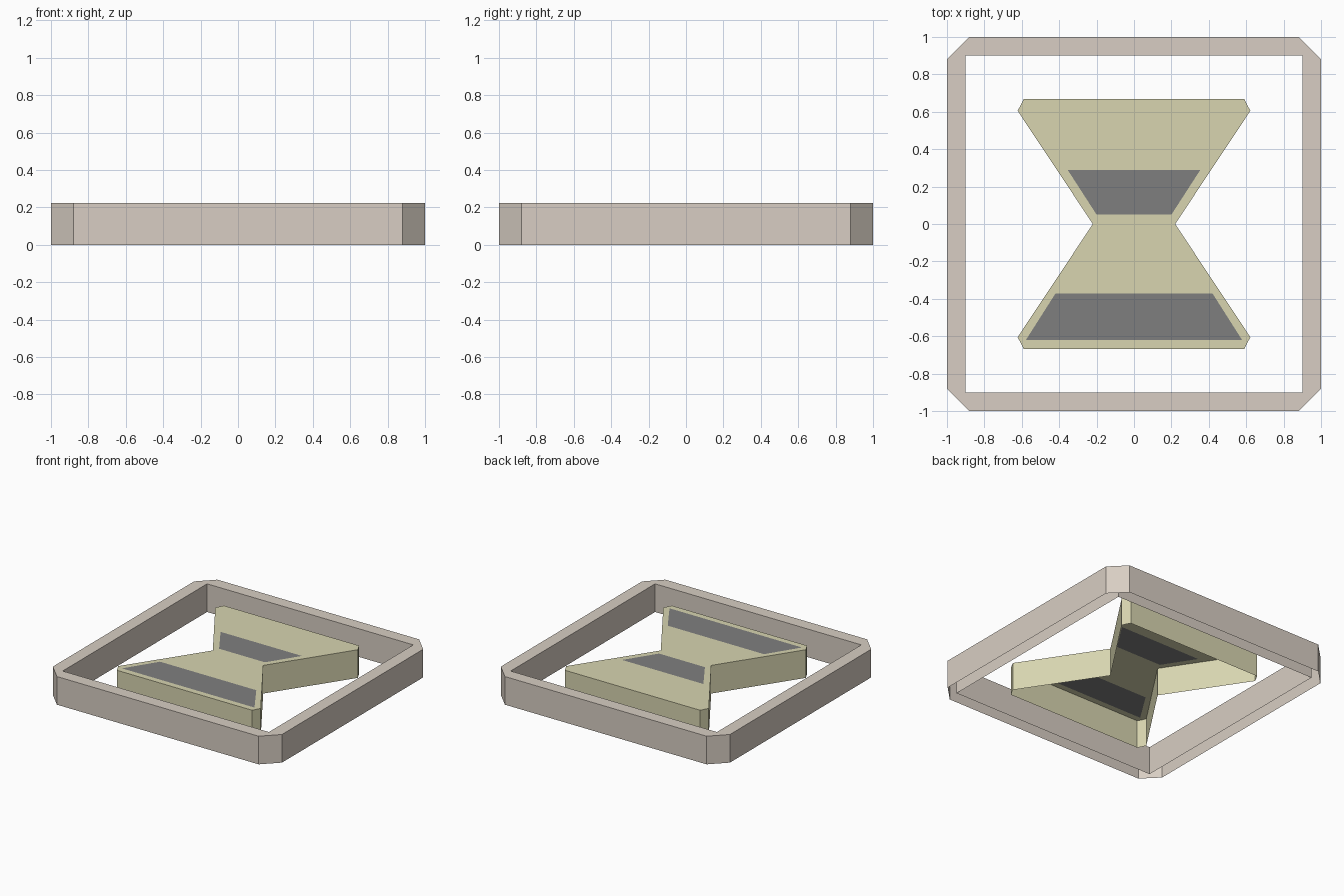
import bpy, bmesh

if "Cube" in bpy.data.objects:
    bpy.data.objects.remove(bpy.data.objects["Cube"])

H = 0.222


def material(name, rgb):
    m = bpy.data.materials.new(name)
    m.diffuse_color = (*rgb, 1)
    m.use_nodes = True
    m.node_tree.nodes["Principled BSDF"].inputs["Base Color"].default_value = m.diffuse_color
    return m


stone = material("warm_stone", (0.686, 0.617, 0.546))
cream = material("pale_cream", (0.686, 0.665, 0.434))
grey = material("sand_grey", (0.212, 0.212, 0.212))


def mirrored(half):
    """Close a right-hand profile (bottom to top) into a counter-clockwise outline."""
    return half + [(-x, y) for x, y in reversed(half)]


def shell(name, mats, outline, hole=None, patches=()):
    """Open-bottomed shell: flat top, thin walls, optional hole and coloured patches."""
    bm = bmesh.new()

    def ring(points):
        vs = [bm.verts.new((x, y, H)) for x, y in points]
        es = [bm.edges.new((vs[i - 1], vs[i])) for i in range(len(vs))]
        return vs, es

    outer, edges = ring(outline)
    walls = [outer]
    if hole:
        inner, e = ring(hole)
        edges += e
        walls.append(inner[::-1])
    patch_rings = []
    for p in patches:
        vs, e = ring(p)
        edges += e
        patch_rings.append(vs)
    # top surface, leaving out the hole and patches
    bmesh.ops.triangle_fill(bm, edges=edges, use_beauty=True, normal=(0, 0, 1))
    # patches set flush into the top
    for vs in patch_rings:
        bm.faces.new(vs).material_index = 1
    bm.normal_update()
    for f in bm.faces:
        if f.normal.z < 0:
            f.normal_flip()
    # walls down to the ground
    for top in walls:
        low = [bm.verts.new((v.co.x, v.co.y, 0)) for v in top]
        for i in range(len(top)):
            bm.faces.new((low[i - 1], low[i], top[i], top[i - 1]))
    me = bpy.data.meshes.new(name)
    bm.to_mesh(me)
    bm.free()
    for m in mats:
        me.materials.append(m)
    ob = bpy.data.objects.new(name, me)
    bpy.context.collection.objects.link(ob)
    return ob


# square frame with chamfered outer corners
shell("frame", [stone],
      mirrored([(0.88, -1), (1, -0.88), (1, 0.88), (0.88, 1)]),
      hole=mirrored([(0.9, -0.9), (0.9, 0.9)]))

# hourglass with two sand areas
shell("hourglass", [cream, grey],
      mirrored([(0.59, -0.667), (0.622, -0.605), (0.22, 0), (0.622, 0.605), (0.59, 0.667)]),
      patches=[mirrored([(0.2, 0.05), (0.355, 0.29)]),
               mirrored([(0.578, -0.62), (0.42, -0.372)])])
